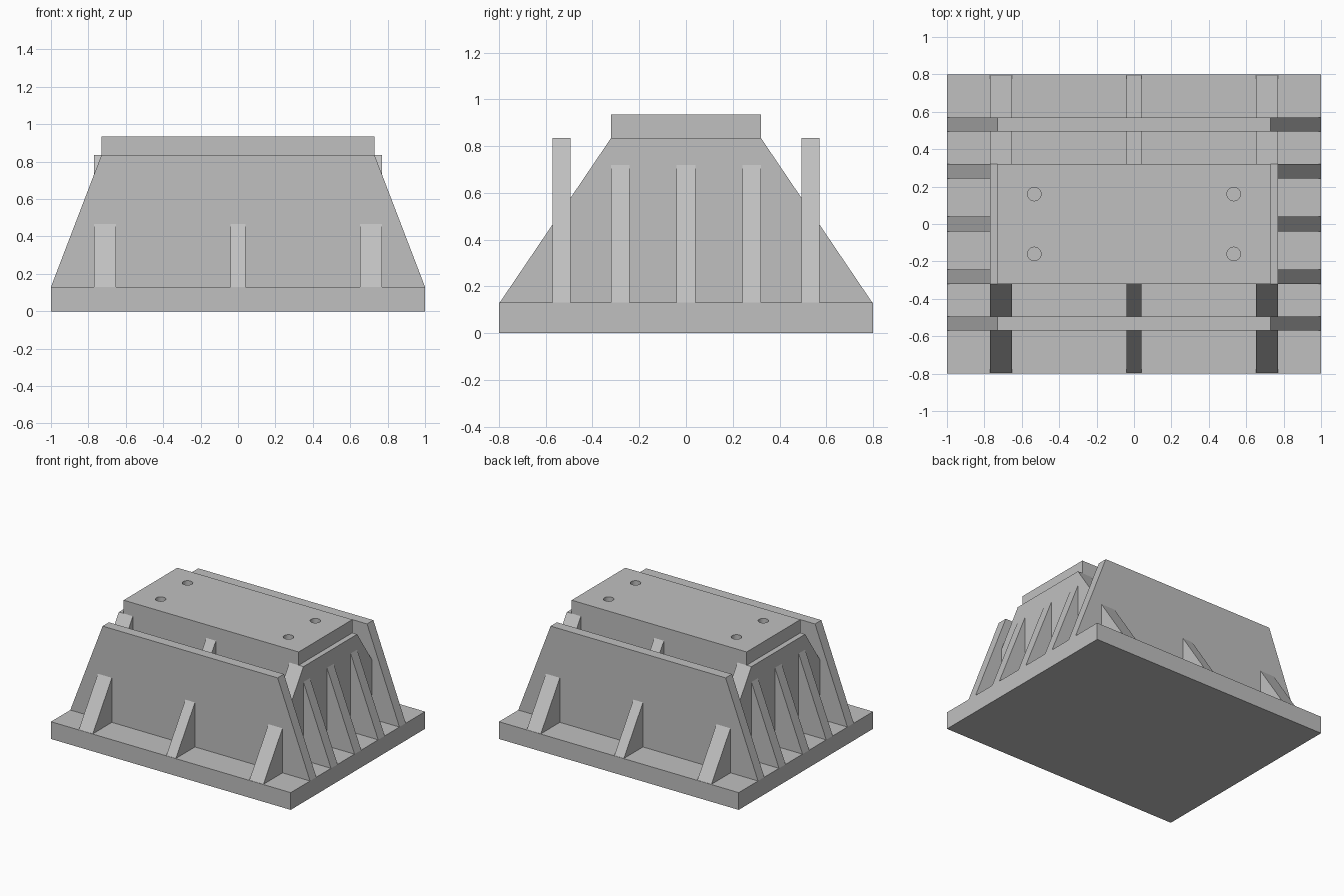
import bpy
import bmesh
from mathutils import Matrix, Vector

if "Cube" in bpy.data.objects:
    bpy.data.objects.remove(bpy.data.objects["Cube"])

BASE_TOP, RIB_TOP, SLAB_TOP = 0.13, 0.835, 0.935

steel = bpy.data.materials.new("light grey steel")
steel.use_nodes = True
GREY = (0.53, 0.53, 0.53, 1)
steel.diffuse_color = GREY
steel.node_tree.nodes["Principled BSDF"].inputs["Base Color"].default_value = GREY


def add_object(name, bm):
    bmesh.ops.recalc_face_normals(bm, faces=bm.faces)
    mesh = bpy.data.meshes.new(name)
    bm.to_mesh(mesh)
    bm.free()
    mesh.materials.append(steel)
    obj = bpy.data.objects.new(name, mesh)
    bpy.context.collection.objects.link(obj)
    return obj


def box(name, half_x, half_y, z0, z1):
    bm = bmesh.new()
    bmesh.ops.create_cube(bm, size=1)
    bmesh.ops.scale(bm, vec=(2 * half_x, 2 * half_y, z1 - z0), verts=bm.verts)
    bmesh.ops.translate(bm, vec=(0, 0, (z0 + z1) / 2), verts=bm.verts)
    return add_object(name, bm)


def trapezoid_plate(name, along, foot, head, start, end):
    """Upright plate tapering along one axis, thick from start to end on the other."""
    bm = bmesh.new()
    outline = [(-foot, BASE_TOP), (foot, BASE_TOP), (head, RIB_TOP), (-head, RIB_TOP)]
    if along == "x":
        points, push = [(a, start, z) for a, z in outline], Vector((0, end - start, 0))
    else:
        points, push = [(start, a, z) for a, z in outline], Vector((end - start, 0, 0))
    face = bm.faces.new([bm.verts.new(p) for p in points])
    extruded = bmesh.ops.extrude_face_region(bm, geom=[face])["geom"]
    moved = [g for g in extruded if isinstance(g, bmesh.types.BMVert)]
    bmesh.ops.translate(bm, vec=push, verts=moved)
    return add_object(name, bm)


# Base plate
box("base_plate", 1, 0.8, 0, BASE_TOP)

# Tall side plates and long ribs running left to right
for side, label in ((-1, "front"), (1, "back")):
    trapezoid_plate(label + "_side_plate", "x", 1, 0.73, side * 0.495, side * 0.57)
    trapezoid_plate(label + "_long_rib", "x", 1, 0.725, side * 0.242, side * 0.32)
trapezoid_plate("middle_long_rib", "x", 1, 0.725, -0.04, 0.04)

# Cross ribs running front to back
for side, label in ((-1, "right"), (1, "left")):
    trapezoid_plate(label + "_cross_rib", "y", 0.797, 0.32, side * 0.653, side * 0.77)
trapezoid_plate("middle_cross_rib", "y", 0.797, 0.32, -0.04, 0.04)

# Top slab with four bolt holes
slab = box("top_slab", 0.73, 0.32, RIB_TOP, SLAB_TOP)
bm = bmesh.new()
for x in (-0.533, 0.533):
    for y in (-0.16, 0.16):
        bmesh.ops.create_cone(bm, cap_ends=True, segments=32, radius1=0.036, radius2=0.036,
                              depth=0.3, matrix=Matrix.Translation((x, y, SLAB_TOP)))
cutter = add_object("bolt_hole_cutter", bm)
cutter.hide_render = True
cut = slab.modifiers.new("bolt_holes", "BOOLEAN")
cut.operation = "DIFFERENCE"
cut.solver = "EXACT"
cut.object = cutter
bpy.context.view_layer.objects.active = slab
bpy.ops.object.modifier_apply(modifier=cut.name)
bpy.data.objects.remove(cutter)

# Round hole walls, crisp slab edges
bpy.ops.object.select_all(action="DESELECT")
slab.select_set(True)
bpy.ops.object.shade_smooth_by_angle()
